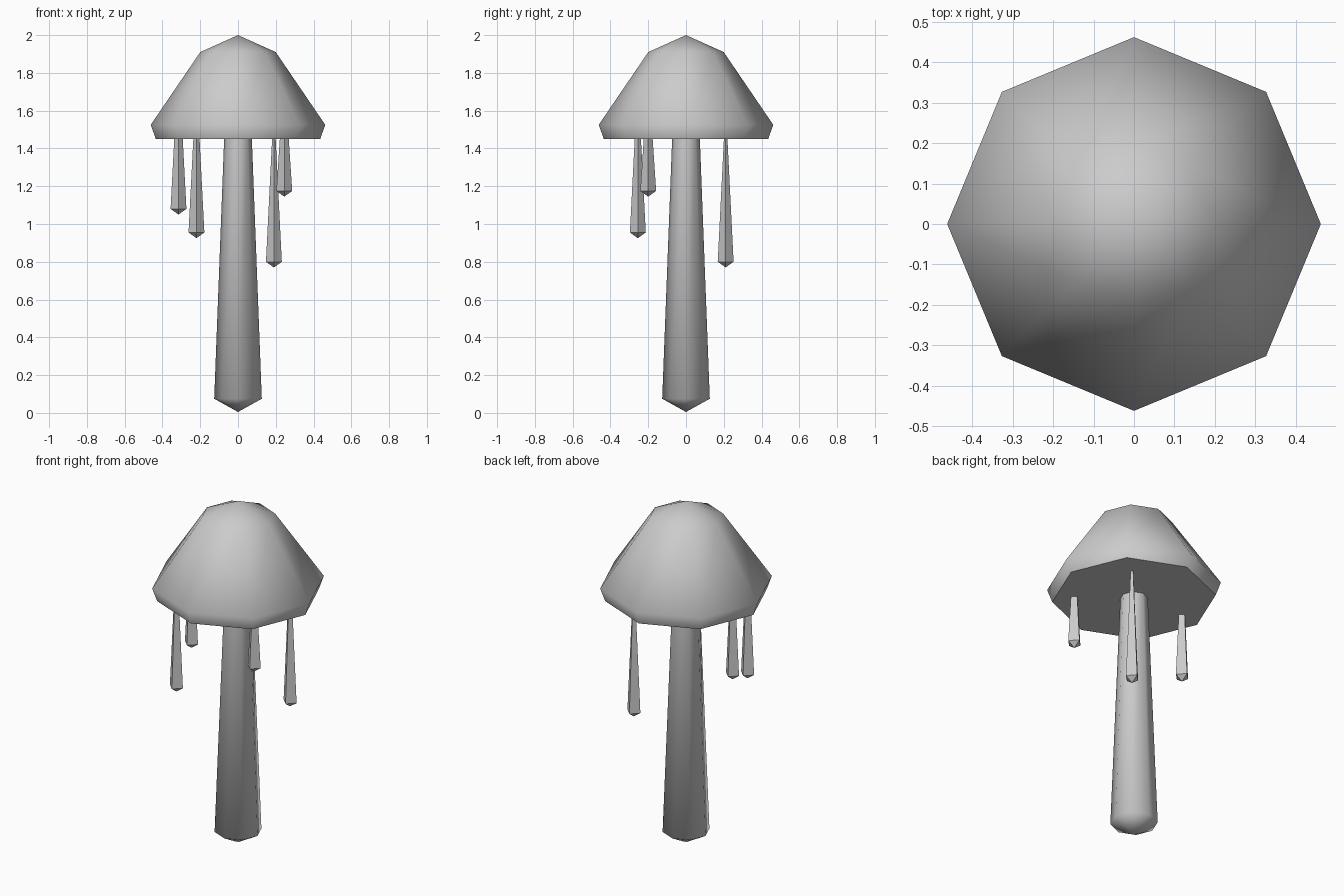
import bpy, bmesh, math

if "Cube" in bpy.data.objects:
    bpy.data.objects.remove(bpy.data.objects["Cube"])


def lathe(name, profile, sides, loc=(0, 0), smooth=None):
    """Revolve (radius, z) points; radius 0 makes a pole, open ends get a cap."""
    bm = bmesh.new()
    rings = []
    for r, z in profile:
        n = 1 if r == 0 else sides
        rings.append([bm.verts.new((r * math.cos(math.tau * i / sides),
                                    r * math.sin(math.tau * i / sides), z))
                      for i in range(n)])
    for a, b in zip(rings, rings[1:]):
        for i in range(sides):
            j = (i + 1) % sides
            quad = [a[i % len(a)], a[j % len(a)], b[j % len(b)], b[i % len(b)]]
            bm.faces.new(list(dict.fromkeys(quad)))
    for ring in (rings[0], rings[-1]):
        if len(ring) > 1:
            bm.faces.new(ring)
    bmesh.ops.recalc_face_normals(bm, faces=bm.faces)
    mesh = bpy.data.meshes.new(name)
    bm.to_mesh(mesh)
    bm.free()
    obj = bpy.data.objects.new(name, mesh)
    obj.location = (loc[0], loc[1], 0)
    bpy.context.collection.objects.link(obj)
    if smooth:
        bpy.ops.object.select_all(action='DESELECT')
        obj.select_set(True)
        bpy.context.view_layer.objects.active = obj
        bpy.ops.object.shade_smooth_by_angle(angle=math.radians(smooth))
    return obj


# Cap with flat underside
lathe("mushroom_cap", [(0.435, 1.45), (0.462, 1.525), (0.2, 1.91), (0, 2.0)],
      8, smooth=65)

# Tapered stem with pointed foot
lathe("stem", [(0, 0.005), (0.126, 0.075), (0.073, 1.46)], 8, smooth=65)

# Hanging drops: x, y, tip height, radius where they meet the cap
drops = [(-0.315, 0.02, 1.05, 0.022), (-0.22, -0.255, 0.925, 0.016),
         (0.19, 0.21, 0.77, 0.009), (0.245, -0.2, 1.145, 0.023)]
for i, (x, y, tip, top_r) in enumerate(drops):
    lathe(f"hanging_drop_{i + 1}",
          [(0, tip), (0.042, tip + 0.03), (top_r, 1.46)], 4, (x, y))
